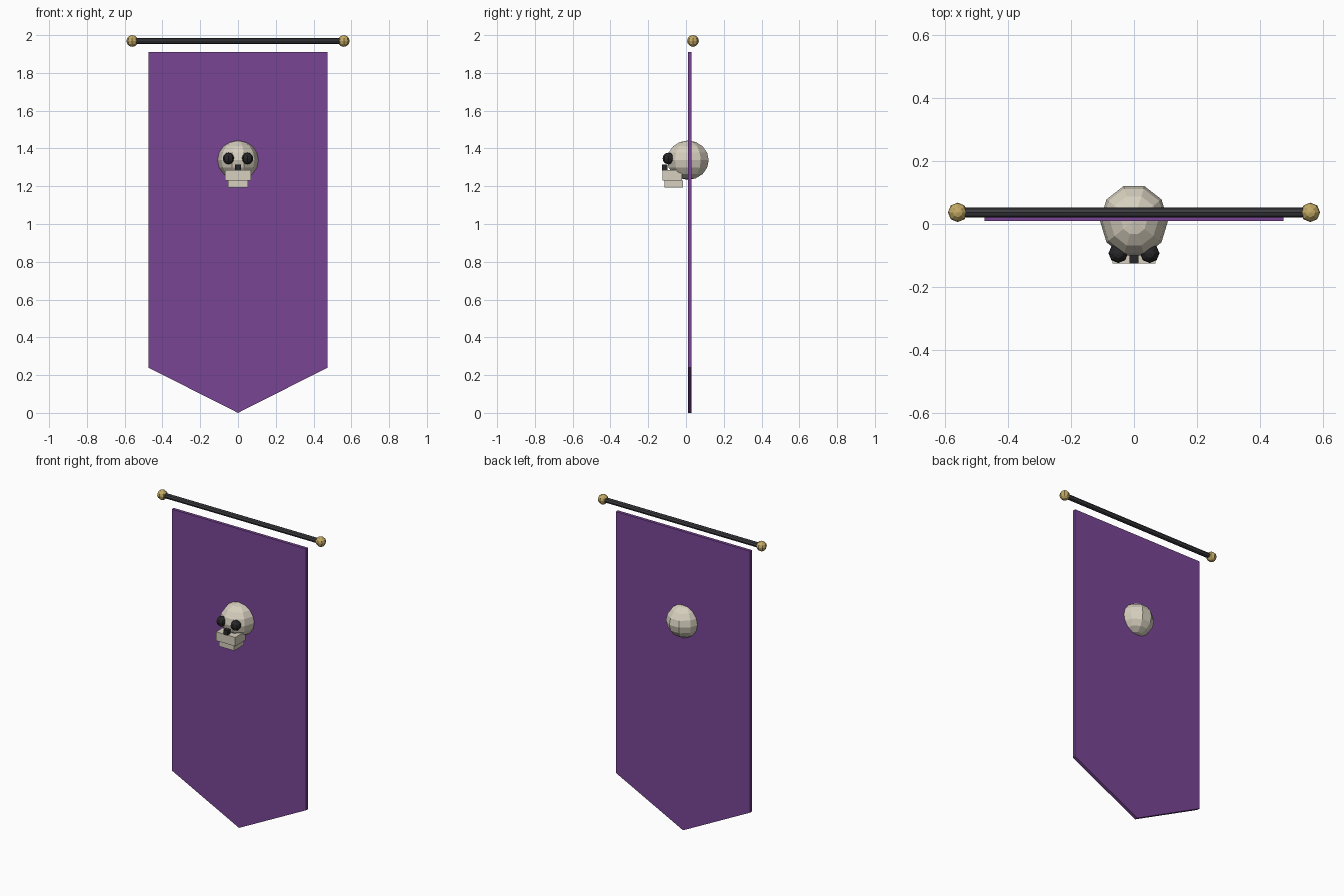
import bpy, bmesh, math
from mathutils import Matrix

if "Cube" in bpy.data.objects:
    bpy.data.objects.remove(bpy.data.objects["Cube"])


def material(name, rgb):
    m = bpy.data.materials.new(name)
    m.diffuse_color = (*rgb, 1)
    m.use_nodes = True
    m.node_tree.nodes["Principled BSDF"].inputs["Base Color"].default_value = m.diffuse_color
    return m


CLOTH = material("purple_cloth", (0.19, 0.06, 0.30))
BONE = material("bone", (0.68, 0.63, 0.52))
DARK = material("dark_socket", (0.02, 0.02, 0.022))
IRON = material("iron", (0.045, 0.045, 0.052))
BRASS = material("brass", (0.55, 0.40, 0.13))


def finish(name, bm, mat, smooth=False):
    me = bpy.data.meshes.new(name)
    bmesh.ops.recalc_face_normals(bm, faces=bm.faces)
    for f in bm.faces:
        f.smooth = smooth
    bm.to_mesh(me)
    bm.free()
    ob = bpy.data.objects.new(name, me)
    bpy.context.collection.objects.link(ob)
    me.materials.append(mat)
    return ob


def ball(name, loc, radii, mat, segs=8, rings=6, turn=0.0):
    bm = bmesh.new()
    bmesh.ops.create_uvsphere(bm, u_segments=segs, v_segments=rings, radius=1)
    bm.transform(Matrix.Translation(loc) @ Matrix.Diagonal((*radii, 1))
                 @ Matrix.Rotation(turn, 4, 'Z'))
    return finish(name, bm, mat)


def box(name, lo, hi, mat):
    bm = bmesh.new()
    bmesh.ops.create_cube(bm, size=1)
    mid = [(a + b) / 2 for a, b in zip(lo, hi)]
    size = [b - a for a, b in zip(lo, hi)]
    bm.transform(Matrix.Translation(mid) @ Matrix.Diagonal((*size, 1)))
    return finish(name, bm, mat)


# Pointed cloth
bm = bmesh.new()
outline = [(-0.475, 1.91), (-0.475, 0.24), (0, 0), (0.475, 0.24), (0.475, 1.91)]
face = bm.faces.new([bm.verts.new((x, 0.01, z)) for x, z in outline])
ext = bmesh.ops.extrude_face_region(bm, geom=[face])
bmesh.ops.translate(bm, vec=(0, 0.02, 0),
                    verts=[v for v in ext["geom"] if isinstance(v, bmesh.types.BMVert)])
finish("banner_cloth", bm, CLOTH)

# Hanging rod with ball ends
bm = bmesh.new()
bmesh.ops.create_cone(bm, cap_ends=True, segments=8, radius1=0.016, radius2=0.016, depth=1.12)
bm.transform(Matrix.Translation((0, 0.037, 1.969)) @ Matrix.Rotation(math.pi / 2, 4, 'Y'))
finish("rod", bm, IRON)
for side, s in (("left", -1), ("right", 1)):
    ball(f"rod_end_{side}", (s * 0.56, 0.037, 1.969), (0.031,) * 3, BRASS)
    # Eye sockets
    ball(f"eye_{side}", (s * 0.05, -0.093, 1.347), (0.031,) * 3, DARK)

# Skull: cranium, nose and jaws
ball("cranium", (0, 0.01, 1.338), (0.108, 0.116, 0.104), BONE, 10, 8, math.pi / 2)
box("nose", (-0.015, -0.126, 1.283), (0.015, -0.098, 1.315), DARK)
box("upper_jaw", (-0.068, -0.125, 1.23), (0.068, -0.022, 1.287), BONE)
box("lower_jaw", (-0.054, -0.115, 1.194), (0.054, -0.015, 1.23), BONE)
